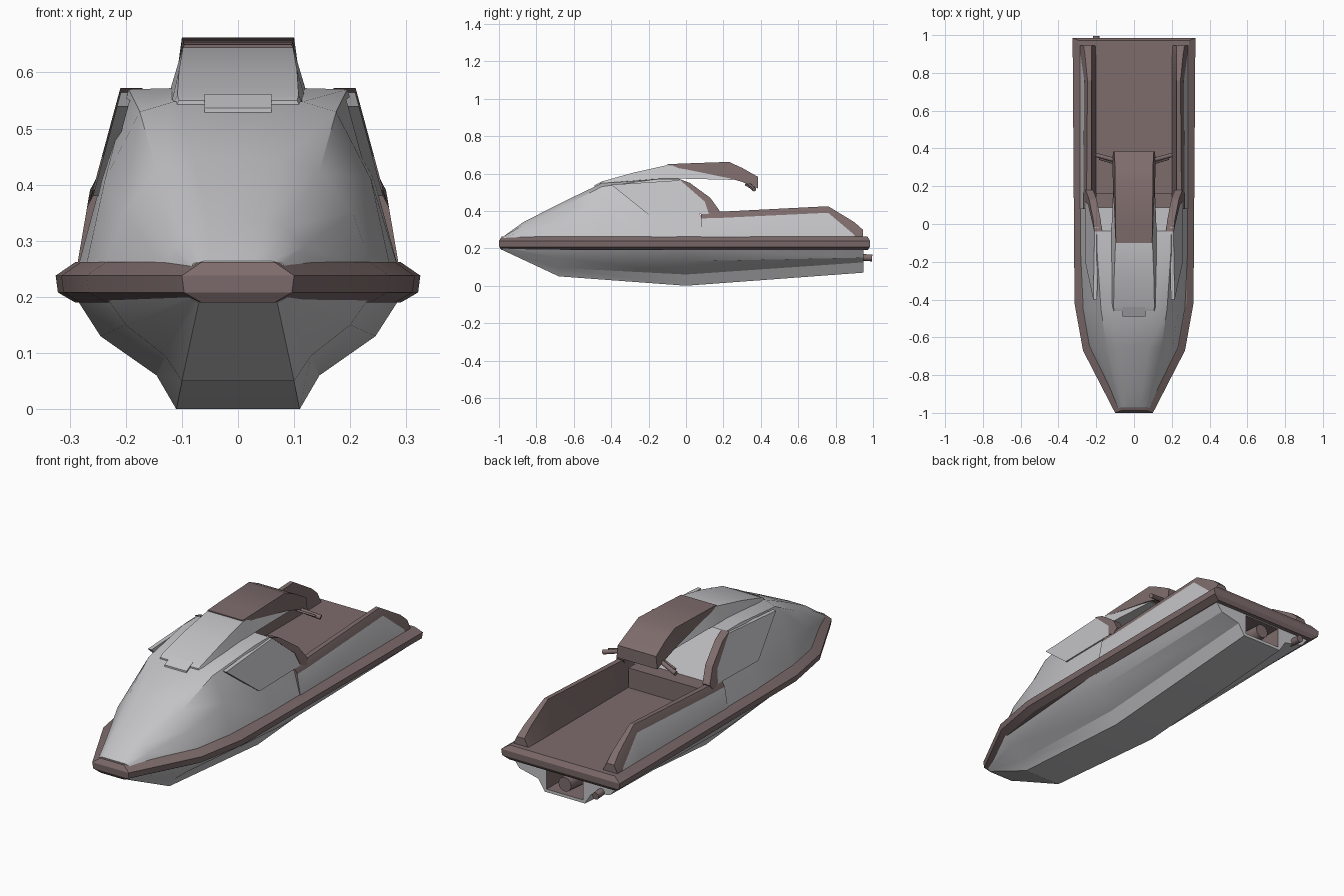
import bpy, bmesh, math
from mathutils import Vector

cube = bpy.data.objects.get("Cube")
if cube:
    bpy.data.objects.remove(cube, do_unlink=True)


def material(name, rgb):
    m = bpy.data.materials.new(name)
    m.use_nodes = True
    m.diffuse_color = (*rgb, 1)
    m.node_tree.nodes["Principled BSDF"].inputs["Base Color"].default_value = (*rgb, 1)
    return m


MATS = [material("light_grey", (0.55, 0.55, 0.57)),
        material("brown_grey", (0.21, 0.15, 0.15))]
GREY, BROWN = 0, 1


def finish(name, bm, smooth=35):
    bmesh.ops.recalc_face_normals(bm, faces=bm.faces)
    mesh = bpy.data.meshes.new(name)
    bm.to_mesh(mesh)
    bm.free()
    for m in MATS:
        mesh.materials.append(m)
    ob = bpy.data.objects.new(name, mesh)
    bpy.context.collection.objects.link(ob)
    bpy.ops.object.select_all(action="DESELECT")
    ob.select_set(True)
    bpy.context.view_layer.objects.active = ob
    if smooth:
        bpy.ops.object.shade_smooth_by_angle(angle=math.radians(smooth))
    return ob


def sym(half):
    """Close a half outline by mirroring it across x = 0."""
    return list(half) + [(-x, y, z) for x, y, z in reversed(half)]


def loft(name, rings, colour, smooth=35):
    """Skin closed rings; colour is an index or a rule(section, strip)."""
    rule = colour if callable(colour) else lambda i, j: colour
    bm = bmesh.new()
    vs = [[bm.verts.new(p) for p in r] for r in rings]
    n = len(vs[0])
    for i in range(len(vs) - 1):
        for j in range(n):
            k = (j + 1) % n
            f = bm.faces.new((vs[i][j], vs[i][k], vs[i + 1][k], vs[i + 1][j]))
            f.material_index = rule(i, j)
    for end, i in ((vs[0], 0), (vs[-1], len(vs) - 1)):
        bm.faces.new(end).material_index = rule(i, 1)
    return finish(name, bm, smooth)


def box(name, lo, hi, colour):
    ring = lambda z: [(lo[0], lo[1], z), (hi[0], lo[1], z), (hi[0], hi[1], z), (lo[0], hi[1], z)]
    return loft(name, [ring(lo[2]), ring(hi[2])], colour, 0)


def rod(name, a, b, r, colour, r2=None):
    a, b = Vector(a), Vector(b)
    bm = bmesh.new()
    bmesh.ops.create_cone(bm, cap_ends=True, segments=12, radius1=r,
                          radius2=r2 or r, depth=(b - a).length)
    q = (b - a).to_track_quat("Z", "Y")
    for v in bm.verts:
        v.co = q @ v.co + (a + b) / 2
    for f in bm.faces:
        f.material_index = colour
    return finish(name, bm)


# Lower hull: flat keel, steep strake, shallow chine, flared side
hull_half = [
    (-0.98, [(.09, .21), (.088, .2), (.08, .195), (.07, .19)]),
    (-0.68, [(.235, .2), (.2, .15), (.13, .095), (.1, .05)]),
    (0.0, [(.29, .2), (.245, .13), (.145, .06), (.11, 0)]),
    (0.95, [(.29, .2), (.25, .15), (.145, .125), (.11, .07)]),
]
hull = loft("hull", [sym([(x, y, z) for x, z in pts]) for y, pts in hull_half], GREY, 20)

# Pump tunnel cut into the stern
cutter = box("tunnel_cutter", (-.1, .8, .085), (.1, 1.1, .185), BROWN)
cutter.hide_render = True
bpy.context.view_layer.objects.active = hull
cut = hull.modifiers.new("tunnel", "BOOLEAN")
cut.object = cutter
cut.operation = "DIFFERENCE"
cut.solver = "EXACT"
bpy.ops.object.modifier_apply(modifier=cut.name)
bpy.data.objects.remove(cutter, do_unlink=True)

rod("jet_nozzle", (0, .8, .135), (0, .95, .135), .045, BROWN, .035)
rod("exhaust_pipe", (-.2, .9, .155), (-.2, .995, .148), .018, BROWN)

# Bumper rail, also the deck and tray floor
outline = [(.1, -1), (.27, -.67), (.315, -.42), (.325, .985)]


def rail_ring(inset, z):
    return sym([(x - inset, y - math.copysign(inset * .4, y), z) for x, y in outline])


loft("bumper_rail", [rail_ring(.035, .19), rail_ring(.004, .208),
                     rail_ring(0, .238), rail_ring(.035, .262)], BROWN, 25)

# Front shroud with a flat centre panel and a raked rear face
shroud_half = [
    (-0.975, [(.03, .264), (.06, .264), (.08, .26), (.085, .25)]),
    (-0.87, [(.045, .34), (.085, .325), (.118, .29), (.13, .25)]),
    (-0.65, [(.08, .452), (.145, .425), (.205, .35), (.238, .25)]),
    (-0.45, [(.115, .548), (.175, .53), (.237, .41), (.272, .25)]),
    (-0.15, [(.12, .572), (.195, .57), (.243, .41), (.286, .25)]),
]
rings = [sym([(x, y, z) for x, z in pts]) for y, pts in shroud_half]
rings.append([(x, .15 - .58 * (z - .25), z) for x, y, z in rings[-1]])
loft("front_shroud", rings, GREY, 32)


def side_plate(name, outline_yz, out, thick, colour):
    """Plate lying on the sloping body side, on both sides."""
    for side, s in (("left", 1), ("right", -1)):
        ring = lambda off: [(s * (.285 - .27 * (z - .26) + off), y, z) for y, z in outline_yz]
        loft(f"{side}_{name}", [ring(out), ring(out - thick)], colour, 0)


side_plate("side_panel", [(-.4, .54), (-.2, .38), (.13, .385), (.1, .46), (-.02, .565)],
           .006, .02, GREY)
side_plate("shroud_fin", [(-.04, .572), (.02, .55), (.13, .47), (.18, .4), (.16, .37),
                          (.12, .39), (.1, .45)], .009, .04, BROWN)

# Step at the front of the foot tray
box("tray_step", (-.2, -.02, .25), (.2, .165, .36), BROWN)

# Tray walls: grey outer panel under a brown padded cap
wall_sections = [(.08, .36, .395), (.17, .362, .395), (.76, .39, .425),
                 (.9, .272, .34), (.945, .262, .3)]
for side, s in (("left", 1), ("right", -1)):
    rings = []
    for y, panel, top in wall_sections:
        lean = lambda z: .286 - .17 * (z - .26)
        pts = [(lean(.25), .25), (lean(panel), panel), (lean(top) - .012, top),
               (.225, top), (.2, .25)]
        rings.append([(s * x, y, z) for x, z in pts])
    loft(f"{side}_tray_wall", rings,
         lambda i, j: GREY if j == 0 and i < 3 else BROWN, 30)


# Steering pole: grey hood below, brown pad on top
def pole(name, sections, colour):
    loft(name, [sym([(wt, y, top), (wb, y, low)]) for y, wt, top, wb, low in sections],
         colour, 30)


pole("pole_hood", [(-.46, .105, .55, .12, .52), (-.44, .108, .56, .121, .535),
                   (-.28, .105, .605, .122, .545), (-.1, .098, .645, .12, .572),
                   (0, .098, .635, .118, .572), (.25, .098, .578, .108, .566)], GREY)
pole("pole_pad", [(-.1, .096, .65, .099, .638), (0, .098, .654, .103, .622),
                  (.23, .1, .662, .112, .575), (.3, .1, .63, .114, .555),
                  (.385, .105, .582, .112, .52)], BROWN)

# Latch tab in front of the hood
loft("hood_tab", [sym([(.06, y, z), (.06, y, z - .02)])
                  for y, z in ((-.49, .537), (-.44, .562))], GREY, 0)

# Handlebars with levers
for side, s in (("left", 1), ("right", -1)):
    rod(f"{side}_handle", (s * .07, .33, .545), (s * .2, .365, .515), .011, BROWN)
    rod(f"{side}_lever", (s * .1, .32, .54), (s * .185, .345, .525), .005, BROWN)
